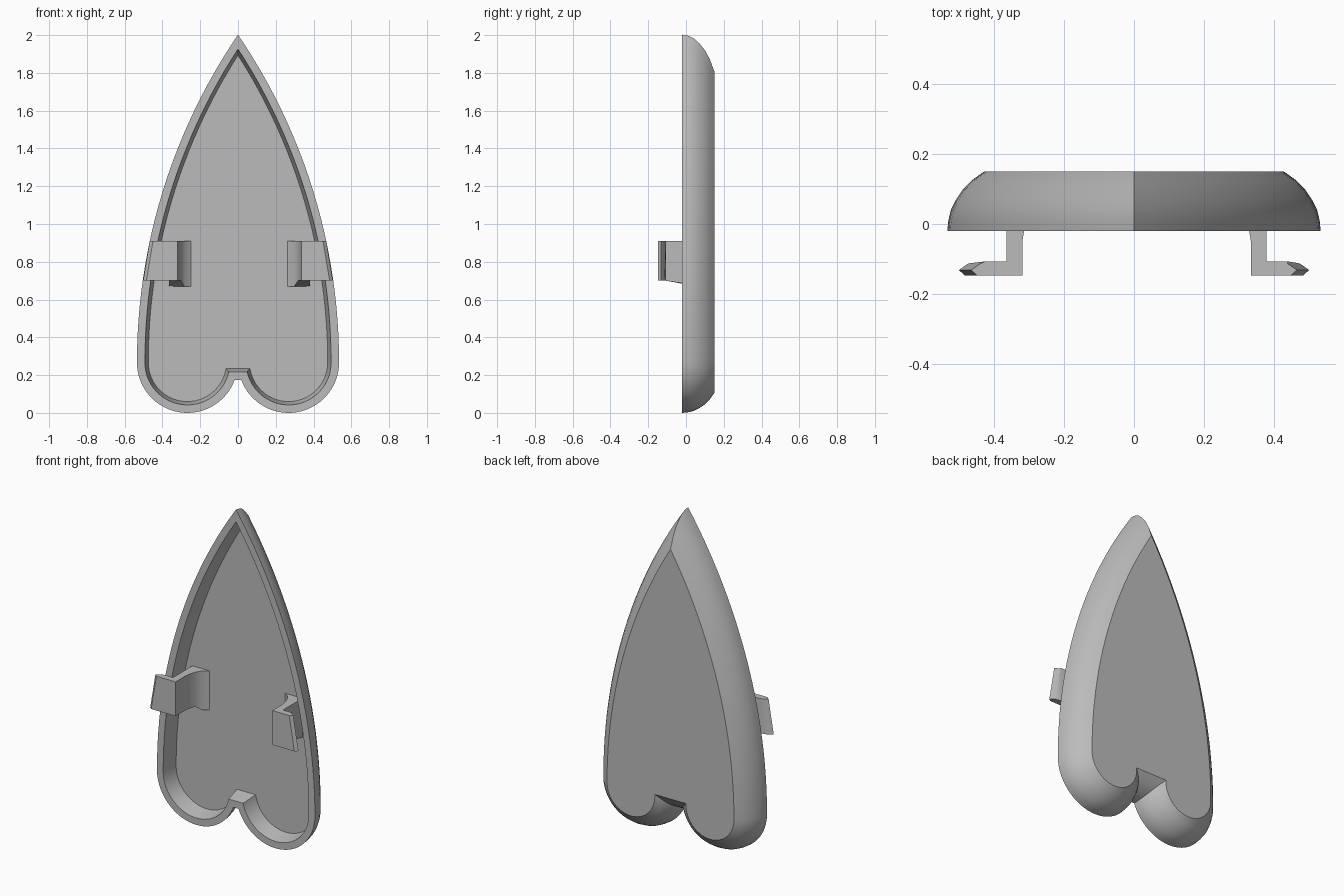
import bpy, bmesh
from math import sin, cos, asin, acos, pi

cube = bpy.data.objects.get("Cube")
if cube:
    bpy.data.objects.remove(cube, do_unlink=True)

grey = bpy.data.materials.new("plain grey")
grey.use_nodes = True
grey.diffuse_color = (0.5, 0.5, 0.5, 1)
grey.node_tree.nodes["Principled BSDF"].inputs["Base Color"].default_value = (0.5, 0.5, 0.5, 1)

HALF, LOBE, SIDE = 0.535, 0.267, 3.081   # half width, lobe radius, side radius
NOTCH = 0.175                            # height of the flat between the lobes
FRONT, FLOOR, BACK = -0.02, 0.08, 0.15


def finish(bm, name, angle):
    bmesh.ops.recalc_face_normals(bm, faces=bm.faces)
    mesh = bpy.data.meshes.new(name)
    bm.to_mesh(mesh)
    bm.free()
    obj = bpy.data.objects.new(name, mesh)
    bpy.context.collection.objects.link(obj)
    mesh.materials.append(grey)
    bpy.ops.object.select_all(action='DESELECT')
    obj.select_set(True)
    bpy.context.view_layer.objects.active = obj
    bpy.ops.object.shade_smooth_by_angle(angle=angle)
    return obj


def outline(inset):
    """Heart outline offset inwards, starting at the apex."""
    big, small = SIDE - inset, LOBE - inset
    cx = HALF - SIDE
    top = acos(-cx / big)
    half = []
    for i in range(25):                  # long side
        a = top * (1 - i / 24)
        half.append((cx + big * cos(a), LOBE + big * sin(a)))
    end = -pi - asin((NOTCH + inset - LOBE) / small)
    for i in range(1, 33):               # round lobe
        a = end * i / 32
        half.append((HALF - LOBE + small * cos(a), LOBE + small * sin(a)))
    half[0] = (0, half[0][1])
    return half + [(-x, z) for x, z in reversed(half[1:])]


# Hollow shell: floor, inner wall, rim, rounded outside, flat back
sections = [(0.06, FLOOR), (0.042, FRONT), (0, FRONT), (0.003, 0.01),
            (0.01, 0.04), (0.025, 0.07), (0.045, 0.1), (0.07, 0.125), (0.105, BACK)]
bm = bmesh.new()
rings = [[bm.verts.new((x, y, z)) for x, z in outline(d)] for d, y in sections]
for a, b in zip(rings, rings[1:]):
    for i in range(len(a)):
        j = (i + 1) % len(a)
        bm.faces.new((a[i], a[j], b[j], b[i]))
bm.faces.new(rings[0])
bm.faces.new(rings[-1])
finish(bm, "heart_shell", 0.5)

# Clip hooks: flared foot on the floor, straight stem, arm turned outwards
hook = [(0.335, -0.147), (0.485, -0.147), (0.502, -0.132), (0.475, -0.113),
        (0.44, -0.107), (0.38, -0.107), (0.38, 0.09), (0.25, 0.09),
        (0.27, 0.075), (0.298, 0.055), (0.318, 0.02), (0.33, -0.02), (0.335, -0.05)]


def make_hook(name, side, shift):
    bm = bmesh.new()
    low, high = [], []
    for x, y in hook:
        tip = x > 0.45
        x -= 0 if tip else shift
        foot = 0.03 if y > 0.05 else 0
        low.append(bm.verts.new((side * x, y, 0.7 - foot)))
        high.append(bm.verts.new((side * (x - (0.035 if tip else 0)), y, 0.91)))
    bm.faces.new(low)
    bm.faces.new(high)
    for i in range(len(low)):
        j = (i + 1) % len(low)
        bm.faces.new((low[i], low[j], high[j], high[i]))
    finish(bm, name, 0.6)


make_hook("left_hook", 1, 0)
make_hook("right_hook", -1, 0.015)
